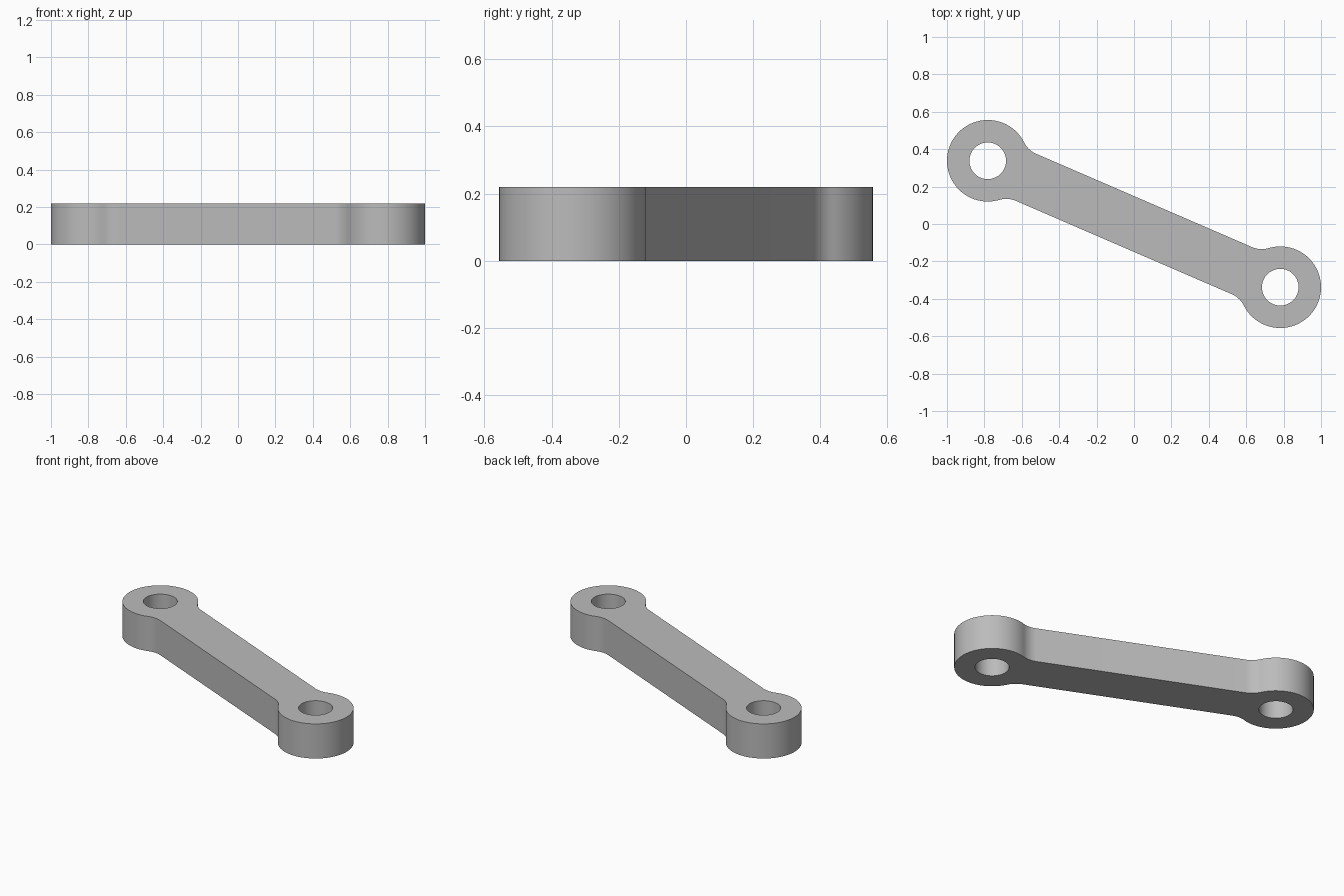
import bpy, bmesh
from math import atan2, cos, sin, sqrt, pi, radians
from mathutils import Matrix, Vector

cube = bpy.data.objects.get("Cube")
if cube:
    bpy.data.objects.remove(cube, do_unlink=True)

END_X, END_Y = 0.782, -0.338      # centre of the front-left eye
LUG_R, HOLE_R = 0.218, 0.098
BAR_HALF, FILLET_R, HEIGHT = 0.137, 0.13, 0.22
REACH = sqrt(END_X ** 2 + END_Y ** 2)


def arc(cx, cy, r, start, end, steps):
    return [Vector((cx + r * cos(start + (end - start) * i / steps),
                    cy + r * sin(start + (end - start) * i / steps), 0))
            for i in range(steps + 1)]


# Half outline: fillet, round eye, fillet
offset = BAR_HALF + FILLET_R
run = sqrt((LUG_R + FILLET_R) ** 2 - offset ** 2)
a = atan2(offset, run)
half = arc(REACH - run, -offset, FILLET_R, pi / 2, a, 12)
half += arc(REACH, 0, LUG_R, a - pi, pi - a, 72)[1:]
half += arc(REACH - run, offset, FILLET_R, -a, -pi / 2, 12)[1:]
outline = half + [-p for p in half]
holes = [arc(side * REACH, 0, HOLE_R, 0, 2 * pi, 64)[:-1] for side in (1, -1)]

# Fill the profile around the holes, then extrude it
bm = bmesh.new()
edges = []
for loop in [outline] + holes:
    verts = [bm.verts.new(p) for p in loop]
    edges += [bm.edges.new((v, verts[(i + 1) % len(verts)]))
              for i, v in enumerate(verts)]
bmesh.ops.triangle_fill(bm, use_beauty=True, edges=edges, normal=(0, 0, 1))
top = bmesh.ops.extrude_face_region(bm, geom=bm.faces[:], use_keep_orig=True)
bmesh.ops.translate(bm, vec=(0, 0, HEIGHT),
                    verts=[g for g in top["geom"] if isinstance(g, bmesh.types.BMVert)])
bmesh.ops.recalc_face_normals(bm, faces=bm.faces[:])
bmesh.ops.transform(bm, matrix=Matrix.Rotation(atan2(END_Y, END_X), 4, 'Z'),
                    verts=bm.verts[:])
mesh = bpy.data.meshes.new("link_arm")
bm.to_mesh(mesh)
bm.free()

link = bpy.data.objects.new("link_arm", mesh)
bpy.context.collection.objects.link(link)

# Plain grey finish
grey = bpy.data.materials.new("plain_grey")
grey.use_nodes = True
colour = (0.5, 0.5, 0.5, 1)
grey.diffuse_color = colour
grey.node_tree.nodes["Principled BSDF"].inputs["Base Color"].default_value = colour
mesh.materials.append(grey)

# Smooth the round walls, keep the rims sharp
bpy.ops.object.select_all(action='DESELECT')
link.select_set(True)
bpy.context.view_layer.objects.active = link
bpy.ops.object.shade_smooth_by_angle(angle=radians(30))
